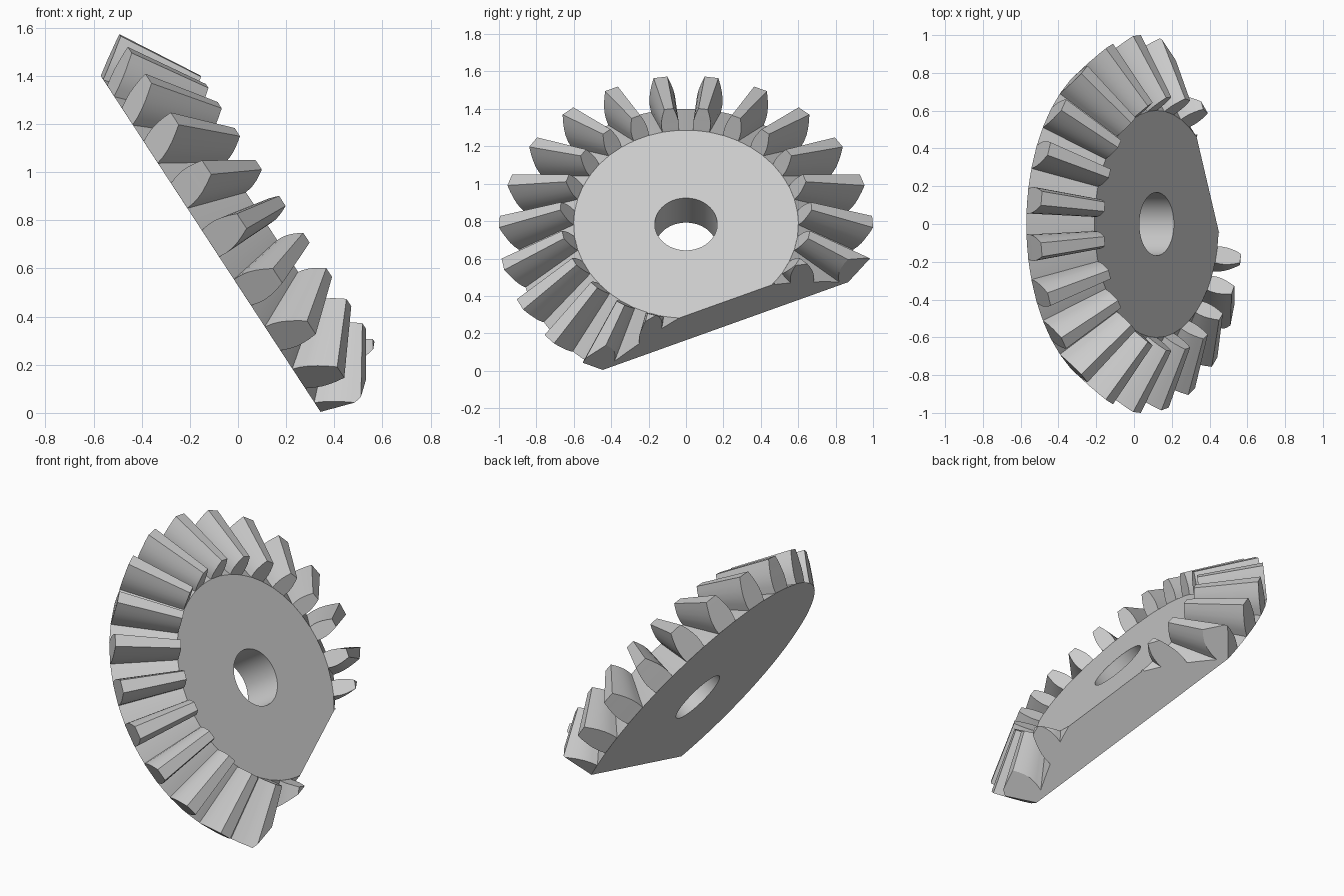
import bpy, bmesh
from math import cos, sin, pi, radians
from mathutils import Matrix, Vector

cube = bpy.data.objects.get("Cube")
if cube:
    bpy.data.objects.remove(cube, do_unlink=True)

TEETH, SEGMENTS = 23, 138
APEX = 0.73                 # height where all cone lines meet
INNER = 0.672               # size of the inner tooth end against the outer end
ROOT_R, FACE_R, BORE_R, THICK = 0.893, 0.6, 0.167, 0.24
CUT_NORMAL = Vector((0.919, 0.393, 0))
CUT_DISTANCE = 0.537
TILT = Matrix.Translation((-0.081, 0, 0.652)) @ Matrix.Rotation(radians(56.8), 4, 'Y')

steel = bpy.data.materials.new("light grey metal")
steel.use_nodes = True
grey = (0.6, 0.6, 0.6, 1)
steel.diffuse_color = grey
steel.node_tree.nodes["Principled BSDF"].inputs["Base Color"].default_value = grey


def finish(bm, name):
    """Slice off the flat side, close the cut and place the part."""
    geom = bm.verts[:] + bm.edges[:] + bm.faces[:]
    bmesh.ops.bisect_plane(bm, geom=geom, plane_co=CUT_NORMAL * CUT_DISTANCE,
                           plane_no=CUT_NORMAL, clear_outer=True)
    rim = [e for e in bm.edges if e.is_boundary]
    bmesh.ops.holes_fill(bm, edges=rim, sides=0)
    bmesh.ops.recalc_face_normals(bm, faces=bm.faces[:])
    bm.transform(TILT)
    mesh = bpy.data.meshes.new(name)
    bm.to_mesh(mesh)
    bm.free()
    mesh.materials.append(steel)
    obj = bpy.data.objects.new(name, mesh)
    bpy.context.collection.objects.link(obj)
    bpy.ops.object.select_all(action='DESELECT')
    obj.select_set(True)
    bpy.context.view_layer.objects.active = obj
    bpy.ops.object.shade_smooth_by_angle(angle=radians(25))


def bridge(bm, loops):
    """Join neighbouring closed loops with quads."""
    for a, b in loops:
        for i in range(len(a)):
            j = (i + 1) % len(a)
            bm.faces.new((a[i], a[j], b[j], b[i]))


# Conical body with a round bore
bm = bmesh.new()
rings = []
for r, h in ((BORE_R, 0), (ROOT_R, 0), (FACE_R, THICK), (BORE_R, THICK)):
    angles = [2 * pi * i / SEGMENTS for i in range(SEGMENTS)]
    rings.append([bm.verts.new((r * cos(a), r * sin(a), h)) for a in angles])
bridge(bm, [(rings[i], rings[(i + 1) % 4]) for i in range(4)])
finish(bm, "gear_body")

# Tapered teeth: radius, height and half width from sunken root to tip
half = [(0.875, 0.0005, 0.065), (0.893, 0.0005, 0.066), (0.914, 0.032, 0.070),
        (0.936, 0.064, 0.069), (0.957, 0.096, 0.062), (0.979, 0.128, 0.051),
        (1.0, 0.16, 0.037)]
outline = [(r, w, h) for r, h, w in half] + [(r, -w, h) for r, h, w in reversed(half)]
apex = Vector((0, 0, APEX))
bm = bmesh.new()
for k in range(TEETH):
    turn = Matrix.Rotation(2 * pi * k / TEETH, 3, 'Z')
    outer, inner = [[bm.verts.new(turn @ (apex + (Vector(p) - apex) * s)) for p in outline]
                    for s in (1, INNER)]
    bridge(bm, [(outer, inner)])
    # End faces built as strips across the tooth
    n = len(outline)
    for end in (outer, inner):
        for i in range(len(half) - 1):
            bm.faces.new((end[i], end[i + 1], end[n - 2 - i], end[n - 1 - i]))
finish(bm, "gear_teeth")
